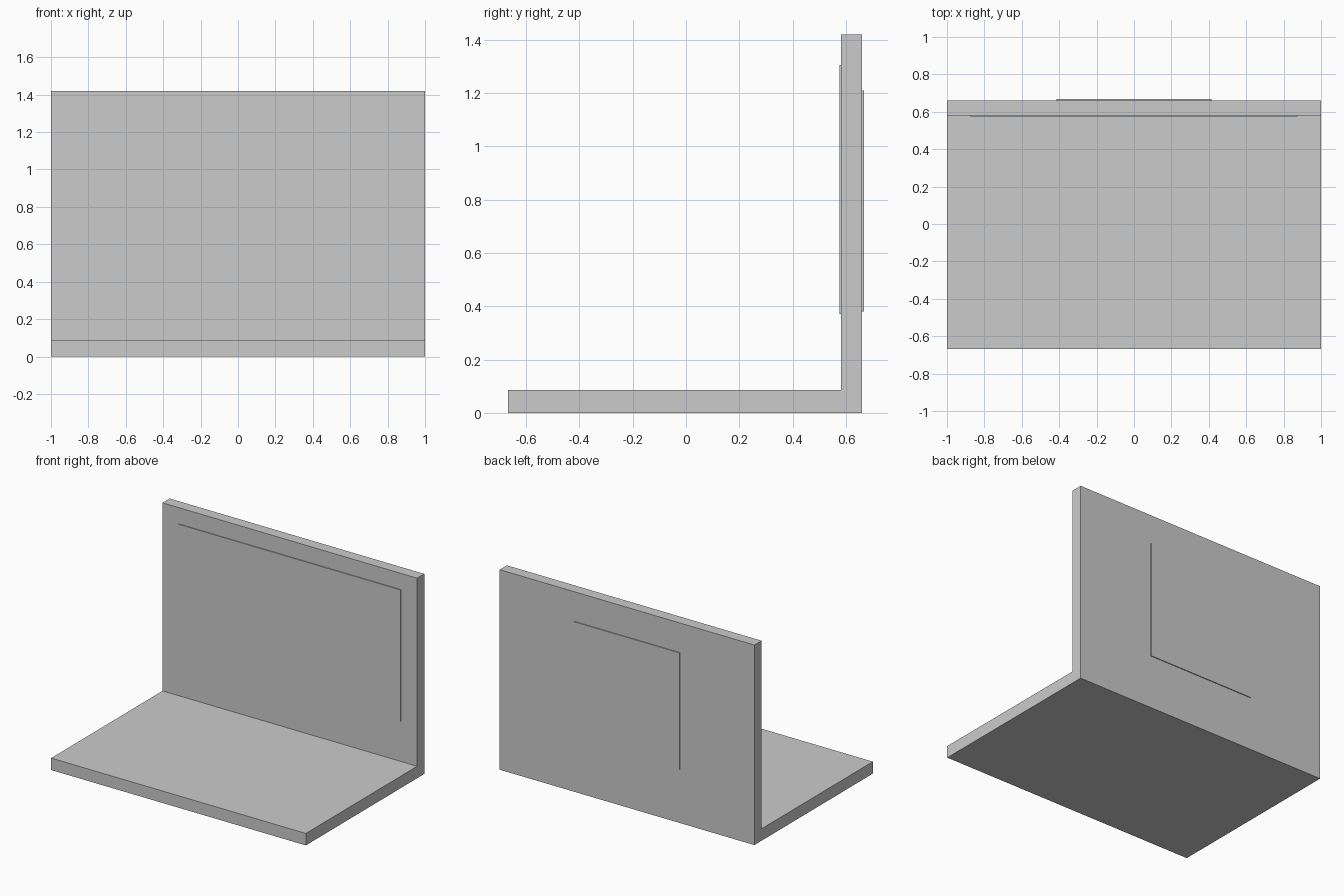
import bpy, bmesh

if "Cube" in bpy.data.objects:
    bpy.data.objects.remove(bpy.data.objects["Cube"])

# L-shaped body: side profile (y, z) extruded along x
profile = [(-0.667, 0), (0.661, 0), (0.661, 1.42), (0.581, 1.42), (0.581, 0.085), (-0.667, 0.085)]
bm = bmesh.new()
face = bm.faces.new([bm.verts.new((-1, y, z)) for y, z in profile])
ext = bmesh.ops.extrude_face_region(bm, geom=[face])
bmesh.ops.translate(bm, vec=(2, 0, 0), verts=[v for v in ext["geom"] if isinstance(v, bmesh.types.BMVert)])
bmesh.ops.recalc_face_normals(bm, faces=bm.faces)
mesh = bpy.data.meshes.new("body")
bm.to_mesh(mesh)
bm.free()
bpy.context.collection.objects.link(bpy.data.objects.new("body", mesh))


def panel(name, half_width, y0, y1, z0, z1):
    bpy.ops.mesh.primitive_cube_add(size=1, location=(0, (y0 + y1) / 2, (z0 + z1) / 2))
    ob = bpy.context.object
    ob.name = name
    ob.scale = (half_width * 2, y1 - y0, z1 - z0)


# Thin raised panels on both sides of the upright
panel("screen_panel", 0.875, 0.575, 0.585, 0.37, 1.305)
panel("back_panel", 0.415, 0.657, 0.667, 0.38, 1.21)
